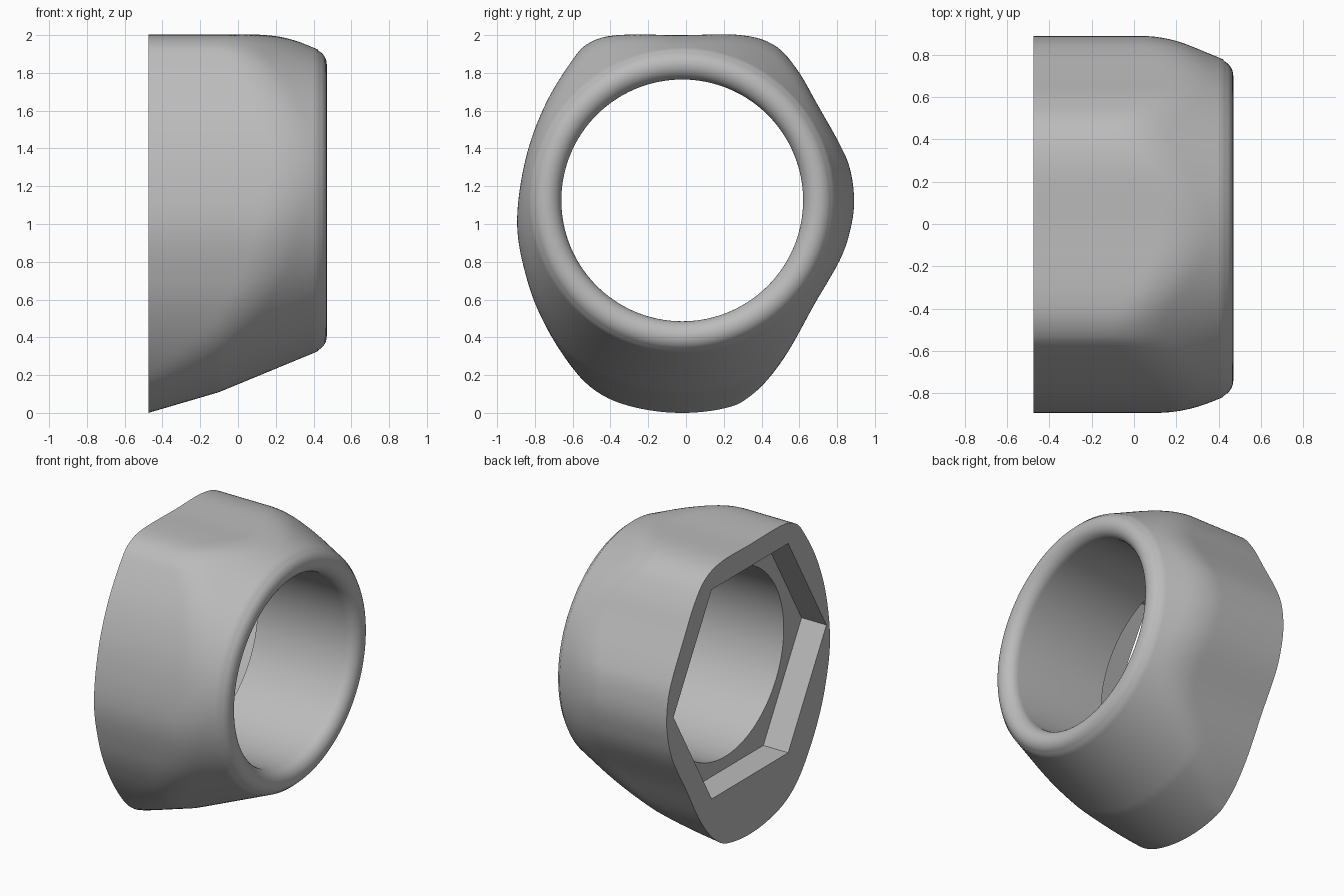
import bpy, bmesh
from math import sin, cos, pi, atan2, hypot, radians

if "Cube" in bpy.data.objects:
    bpy.data.objects.remove(bpy.data.objects["Cube"])

CY, CZ, N = -0.02, 1.125, 192   # bore axis (along x) and angular steps
BACK, FLOOR = -0.475, -0.285    # back face and recess floor

# Outline of the prism across the axis, as (y, z)
outline = [(0.89, 1.12), (0.87, 1.285), (0.815, 1.42), (0.7, 1.625), (0.59, 1.815),
           (0.47, 1.945), (0.29, 2), (-0.02, 2), (-0.36, 2), (-0.51, 1.96),
           (-0.6, 1.87), (-0.746, 1.63), (-0.85, 1.34), (-0.894, 1), (-0.84, 0.7),
           (-0.746, 0.466), (-0.61, 0.25), (-0.46, 0.09), (-0.3, 0), (-0.02, -0.05),
           (0.23, 0), (0.34, 0.085), (0.444, 0.19), (0.55, 0.34), (0.68, 0.575),
           (0.815, 0.81), (0.87, 0.97)]


def smooth_outline(pts, steps=16):
    """Closed spline through the points, returned as sorted (angle, radius)."""
    out, n = [], len(pts)
    for i in range(n):
        a, b, c, d = (pts[(i + j) % n] for j in (-1, 0, 1, 2))
        for s in range(steps):
            t = s / steps
            p = [b[k] + t * (c[k] - a[k]) / 2
                 + t * t * (2 * a[k] - 5 * b[k] + 4 * c[k] - d[k]) / 2
                 + t ** 3 * (3 * b[k] - a[k] - 3 * c[k] + d[k]) / 2 for k in (0, 1)]
            y, z = p[0] - CY, p[1] - CZ
            out.append((atan2(z, y) % (2 * pi), hypot(y, z)))
    return sorted(out)


def lookup(table, x):
    """Linear interpolation in a sorted table."""
    for (x0, v0), (x1, v1) in zip(table, table[1:]):
        if x0 <= x <= x1:
            return v0 + (v1 - v0) * (x - x0) / max(x1 - x0, 1e-9)
    return table[0][1] if x < table[0][0] else table[-1][1]


polar = smooth_outline(outline)
polar = [(polar[-1][0] - 2 * pi, polar[-1][1])] + polar + [(polar[0][0] + 2 * pi, polar[0][1])]
angles = [2 * pi * i / N for i in range(N)]
prism = [lookup(polar, a) for a in angles]
hexagon = [0.835 * cos(pi / 6) / cos(a % (pi / 3) - pi / 6) for a in angles]


def soft_min(a, b, k=0.05):
    h = max(k - abs(a - b), 0) / k
    return min(a, b) - h * h * k / 4


# Cone that trims the prism, then the rounded lip
cone = [(BACK, 1.125), (-0.1, 1.015), (0.42, 0.8)]
rings = []
steps = 40
for i in range(steps + 1):
    x = BACK + (0.42 - BACK) * i / steps
    rings.append((x, [soft_min(p, lookup(cone, x)) for p in prism]))
for i in range(1, 17):
    t = radians(20) + radians(160) * i / 16
    r = 0.72 + (0.08 * cos(t))
    rings.append((0.39 + 0.08 * sin(t), [r] * N))

# Bore, recess floor, hexagonal recess walls
rings.append((FLOOR, [0.64] * N))
rings.append((FLOOR, hexagon))
rings.append((BACK, hexagon))

bm = bmesh.new()
loops = [[bm.verts.new((x, CY + r * cos(a), CZ + r * sin(a))) for r, a in zip(radii, angles)]
         for x, radii in rings]
for k, lo in enumerate(loops):
    hi = loops[(k + 1) % len(loops)]
    for i in range(N):
        j = (i + 1) % N
        bm.faces.new((lo[i], lo[j], hi[j], hi[i]))
bmesh.ops.recalc_face_normals(bm, faces=bm.faces)

mesh = bpy.data.meshes.new("socket_collar")
bm.to_mesh(mesh)
bm.free()
collar = bpy.data.objects.new("socket_collar", mesh)
bpy.context.collection.objects.link(collar)

mat = bpy.data.materials.new("plain_grey")
mat.use_nodes = True
grey = (0.5, 0.5, 0.5, 1)
mat.diffuse_color = grey
mat.node_tree.nodes["Principled BSDF"].inputs["Base Color"].default_value = grey
mesh.materials.append(mat)

bpy.context.view_layer.objects.active = collar
collar.select_set(True)
bpy.ops.object.shade_smooth_by_angle(angle=radians(30))
